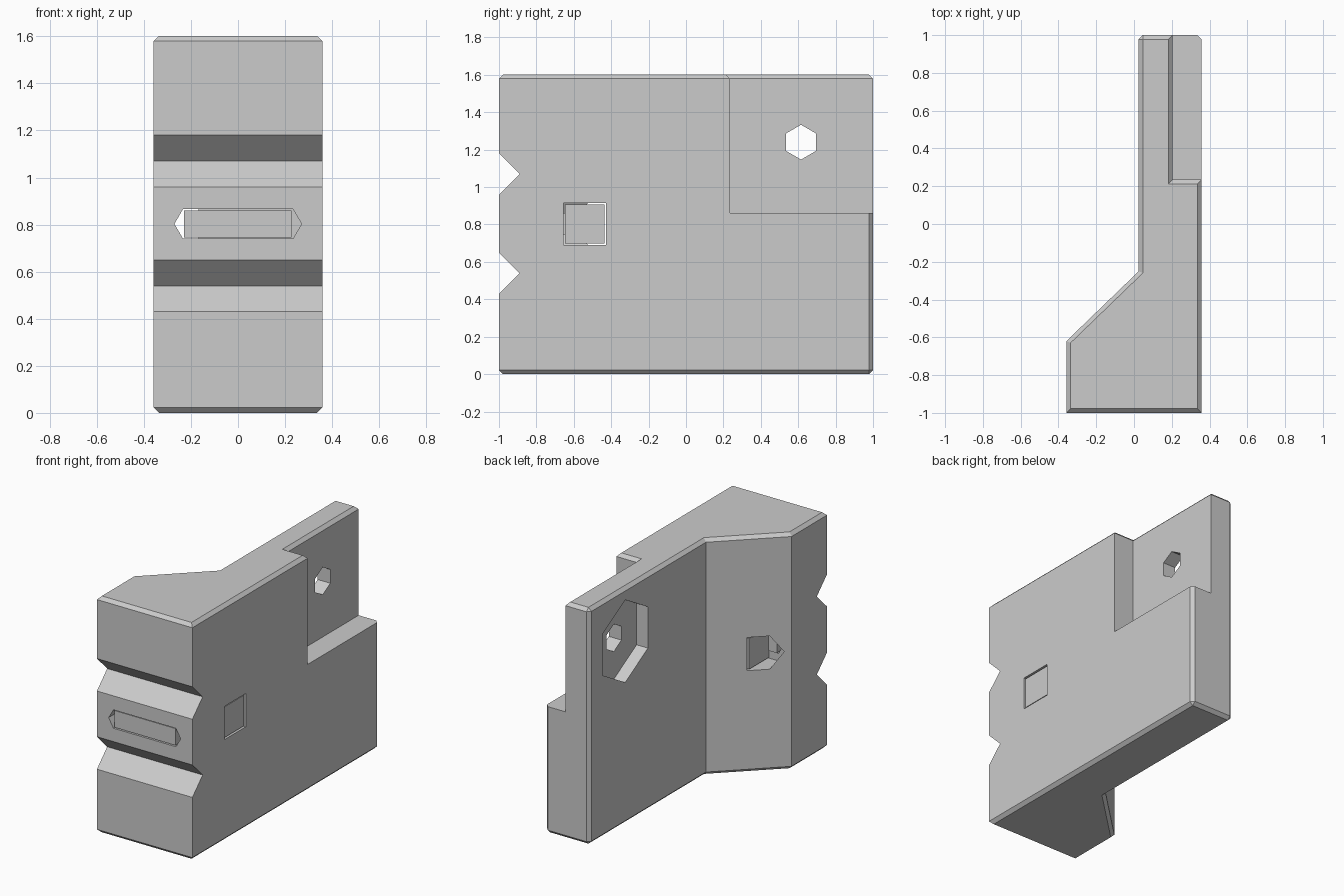
import bpy
import bmesh
import math

cube = bpy.data.objects.get("Cube")
if cube:
    bpy.data.objects.remove(cube, do_unlink=True)

W, H, C = 0.358, 1.602, 0.022       # half width, height, chamfer
INNER = 0.025                       # inner side of the thin wall
MID = 0.803                         # height of the fastener slot

gray = bpy.data.materials.new("light gray")
gray.use_nodes = True
gray.diffuse_color = (0.6, 0.6, 0.6, 1)
gray.node_tree.nodes["Principled BSDF"].inputs["Base Color"].default_value = (0.6, 0.6, 0.6, 1)


def loft(name, rings, chamfer_edges=None):
    """Closed solid through matching rings of points."""
    bm = bmesh.new()
    loops = [[bm.verts.new(p) for p in ring] for ring in rings]
    n = len(loops[0])
    bm.faces.new(loops[0])
    bm.faces.new(loops[-1])
    for a, b in zip(loops, loops[1:]):
        for i in range(n):
            j = (i + 1) % n
            bm.faces.new((a[i], a[j], b[j], b[i]))
    bmesh.ops.recalc_face_normals(bm, faces=bm.faces)
    if chamfer_edges:
        edges = [e for e in bm.edges if chamfer_edges(e)]
        bmesh.ops.bevel(bm, geom=edges, offset=C, offset_type='OFFSET',
                        segments=1, affect='EDGES')
    mesh = bpy.data.meshes.new(name)
    bm.to_mesh(mesh)
    bm.free()
    mesh.materials.append(gray)
    obj = bpy.data.objects.new(name, mesh)
    bpy.context.collection.objects.link(obj)
    return obj


def prism(name, profile, axis, lo, hi, chamfer_edges=None):
    """Extrude a 2D profile along x, y or z."""
    def place(p, t):
        q = list(p)
        q.insert("xyz".index(axis), t)
        return q
    return loft(name, [[place(p, t) for p in profile] for t in (lo, hi)], chamfer_edges)


def box(name, x, y, z):
    return prism(name, [(x[0], y[0]), (x[1], y[0]), (x[1], y[1]), (x[0], y[1])], "z", *z)


def cut(target, cutter):
    cutter.hide_render = True
    mod = target.modifiers.new("cut", 'BOOLEAN')
    mod.operation = 'DIFFERENCE'
    mod.solver = 'EXACT'
    mod.object = cutter
    bpy.context.view_layer.objects.active = target
    bpy.ops.object.modifier_apply(modifier=mod.name)
    bpy.data.objects.remove(cutter, do_unlink=True)


def hexagon(y, z, radius):
    return [(y + radius * math.sin(k * math.pi / 3), z + radius * math.cos(k * math.pi / 3))
            for k in range(6)]


def long_hex(half_height, left, right):
    """Hexagon stretched sideways, with 120 degree points."""
    tip = half_height / math.sqrt(3)
    return [(left, MID - half_height), (right, MID - half_height), (right + tip, MID),
            (right, MID + half_height), (left, MID + half_height), (left - tip, MID)]


# Main bracket body: top and bottom rims and rear upright edges are chamfered
outline = [(-W, -1), (W, -1), (W, 1), (INNER, 1), (INNER, -0.25), (-W, -0.62)]


def rim_or_rear(edge):
    a, b = (v.co for v in edge.verts)
    return abs(a.z - b.z) < 0.01 or (a.y > 0.9 and b.y > 0.9)


body = prism("bracket_body", outline, "z", 0, H, rim_or_rear)

# Two V grooves across the front
for z in (1.07, 0.54):
    cut(body, prism("groove_cutter", [(-0.89, z), (-1.09, z + 0.2), (-1.09, z - 0.2)],
                    "x", -0.5, 0.5))

# Rear upper recess, flared at the top to continue the chamfer
rings = []
for z, grow in ((0.86, 0), (H - C, 0), (H + C, 2 * C)):
    x, y = 0.205 - grow, 0.235 - grow
    rings.append([(x, y, z), (0.5, y, z), (0.5, 1.2, z), (x, 1.2, z)])
cut(body, loft("recess_cutter", rings))

# Hexagonal hole with a wider pocket on the inner side
cut(body, prism("hole_cutter", hexagon(0.615, 1.24, 0.093), "x", -0.2, 0.4))
cut(body, prism("pocket_cutter", hexagon(0.615, 1.24, 0.28), "x", -0.2, INNER + 0.085))

# Front slot and the nut channel that opens on the side and the slope
cut(body, prism("slot_cutter", long_hex(0.0625, -0.198 - 0.036, 0.234), "y", -1.2, -0.6))
cut(body, prism("channel_cutter", long_hex(0.1125, -0.26, 0.5), "y", -0.655, -0.428))

# Loose filler blocks sitting in the slot and the channel with a thin gap
box("slot_filler", (-0.23, 0.227), (-0.995, -0.645), (MID - 0.057, MID + 0.057))
box("channel_filler", (-0.168, W - 0.006), (-0.647, -0.436), (MID - 0.104, MID + 0.104))
